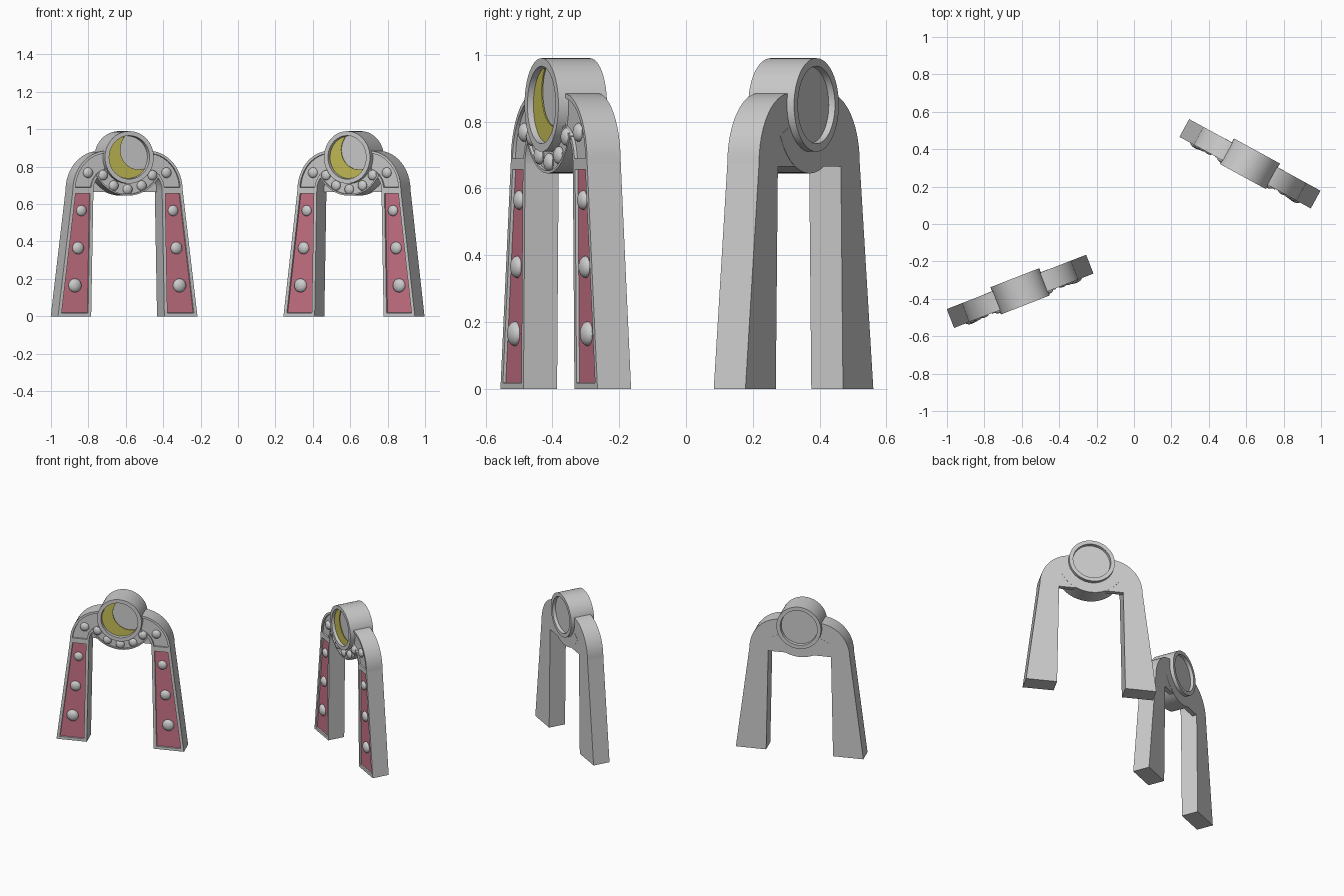
import bpy, bmesh
from math import sin, cos, pi, radians
from mathutils import Matrix, Vector

if "Cube" in bpy.data.objects:
    bpy.data.objects.remove(bpy.data.objects["Cube"])


def material(name, color):
    m = bpy.data.materials.new(name)
    m.diffuse_color = color
    m.use_nodes = True
    m.node_tree.nodes["Principled BSDF"].inputs["Base Color"].default_value = m.diffuse_color
    return m


PINK = material("pink_panel", (0.58, 0.17, 0.24, 1))
YELLOW = material("moon_yellow", (0.55, 0.50, 0.09, 1))
HALF = 0.054      # half depth of the arch
CZ = 0.85         # height of the drum centre


def finish(name, bm, place, mats=()):
    bmesh.ops.recalc_face_normals(bm, faces=bm.faces)
    bm.transform(place)
    me = bpy.data.meshes.new(name)
    bm.to_mesh(me)
    bm.free()
    ob = bpy.data.objects.new(name, me)
    bpy.context.collection.objects.link(ob)
    for m in mats:
        me.materials.append(m)
    bpy.context.view_layer.objects.active = ob
    bpy.ops.object.select_all(action='DESELECT')
    ob.select_set(True)
    bpy.ops.object.shade_smooth_by_angle(angle=radians(30))
    return ob


def prism(name, pts, y0, y1, place, inset=0, mats=(), panel=0):
    """Extrude an x-z outline from y0 (front) to y1, with an optional sunken front panel."""
    bm = bmesh.new()
    f = bm.faces.new([bm.verts.new((x, y0, z)) for x, z in pts])
    new = bmesh.ops.extrude_face_region(bm, geom=[f], use_keep_orig=True)["geom"]
    for v in new:
        if isinstance(v, bmesh.types.BMVert):
            v.co.y = y1
    bmesh.ops.recalc_face_normals(bm, faces=bm.faces)
    if inset:
        front = min(bm.faces, key=lambda q: q.calc_center_median().y)
        bmesh.ops.inset_region(bm, faces=[front], thickness=inset, use_even_offset=True)
        # sink the panel straight back with its own walls
        bmesh.ops.inset_region(bm, faces=[front], thickness=0.001, depth=-0.009,
                               use_even_offset=True)
        front.material_index = panel
    return finish(name, bm, place, mats)


def stud(name, x, z, r, y, place):
    bm = bmesh.new()
    bmesh.ops.create_uvsphere(bm, u_segments=16, v_segments=10, radius=r)
    bm.transform(Matrix.Translation((x, y, z)) @ Matrix.Diagonal((1, 0.6, 1, 1)))
    finish(name, bm, place)


def arc(cx, cz, rx, rz, a0, a1, n):
    return [(cx + rx * cos(radians(a0 + (a1 - a0) * i / n)),
             cz + rz * sin(radians(a0 + (a1 - a0) * i / n))) for i in range(n + 1)]


def drum(place):
    # round drum with a recessed face at both ends
    prof = [(0, -0.05), (0.114, -0.05), (0.116, -0.078), (0.14, -0.078),
            (0.14, 0.078), (0.116, 0.078), (0.114, 0.058), (0, 0.058)]
    bm = bmesh.new()
    vs = [bm.verts.new((r, y, 0)) for r, y in prof]
    es = [bm.edges.new(p) for p in zip(vs, vs[1:])]
    bmesh.ops.spin(bm, geom=vs + es, cent=(0, 0, 0), axis=(0, 1, 0),
                   angle=2 * pi, steps=48)
    bmesh.ops.remove_doubles(bm, verts=bm.verts, dist=1e-5)
    bm.transform(Matrix.Translation((0, 0, CZ)))
    finish("drum", bm, place)


def crescent(place):
    # outer circle minus an offset circle, found from their crossing angles
    ox, oz, ro, ri, n = 0.06, 0.04, 0.113, 0.105, 28
    d = (ox * ox + oz * oz) ** 0.5
    a = (ro * ro - ri * ri + d * d) / (2 * d)
    h = (ro * ro - a * a) ** 0.5
    u = Vector((ox / d, oz / d))
    w = Vector((-u.y, u.x))
    outer_a = Vector((1, 0)).angle_signed(Vector((a, -h)))
    ao = abs(outer_a)
    ai = abs(Vector((1, 0)).angle_signed(Vector((a - d, h))))
    bm = bmesh.new()
    rows = []
    for i in range(n + 1):
        t = i / n
        p = ao + (2 * pi - 2 * ao) * t
        q = ai + (2 * pi - 2 * ai) * t
        po = u * (ro * cos(p)) + w * (ro * sin(p))
        pi_ = u * (d + ri * cos(q)) + w * (ri * sin(q))
        rows.append([bm.verts.new((c.x, -0.056, CZ + c.y)) for c in (po, pi_)])
    for (a0, b0), (a1, b1) in zip(rows, rows[1:]):
        bm.faces.new((a0, b0, b1, a1))
    bmesh.ops.remove_doubles(bm, verts=bm.verts, dist=1e-5)
    bmesh.ops.solidify(bm, geom=bm.faces[:], thickness=0.004)
    finish("crescent_moon", bm, place, [YELLOW])


def arch(place):
    for s, side in ((-1, "left"), (1, "right")):
        def flip(pts):
            return [(s * x, z) for x, z in pts]
        # tapered leg with pink panel
        prism(side + "_leg", flip([(0.21, 0), (0.4, 0), (0.315, 0.675), (0.197, 0.675)]),
              -HALF, HALF, place, 0.018, [None, PINK], 1)
        # curved shoulder
        pts = arc(0.12, 0.675, 0.195, 0.21, 0, 90, 12) + arc(0.107, 0.675, 0.09, 0.1, 90, 0, 8)
        prism(side + "_shoulder", flip(pts), -HALF, HALF, place, 0.014)
        # studs
        for x, z, r in ((0.30, 0.165, 0.037), (0.282, 0.365, 0.033), (0.263, 0.565, 0.029)):
            stud(side + "_leg_stud", s * x, z, r, -HALF + 0.008, place)
        stud(side + "_shoulder_stud", s * 0.225, 0.768, 0.028, -HALF + 0.008, place)
    # centre block and rear lintel
    prism("centre_block", [(-0.13, 0.75), (0.13, 0.75), (0.13, 0.88), (-0.13, 0.88)],
          -0.05, HALF - 0.002, place)
    prism("rear_lintel", [(-0.198, 0.665), (0.198, 0.665), (0.198, 0.78), (-0.198, 0.78)],
          0.025, HALF, place)
    # studded collar under the drum
    prism("collar", arc(0, CZ, 0.205, 0.205, 207, 333, 24) + arc(0, CZ, 0.13, 0.13, 333, 207, 24),
          -0.058, HALF + 0.001, place, 0.008)
    for k in range(-2, 3):
        a = radians(270 + 28 * k)
        stud("collar_stud", 0.171 * cos(a), CZ + 0.171 * sin(a), 0.027, -0.053, place)
    drum(place)
    crescent(place)


# the two arches, each turned about the vertical
for x, y, deg in ((-0.609, -0.36, 21.3), (0.62, 0.322, -28.6)):
    arch(Matrix.Translation((x, y, 0)) @ Matrix.Rotation(radians(deg), 4, 'Z'))
